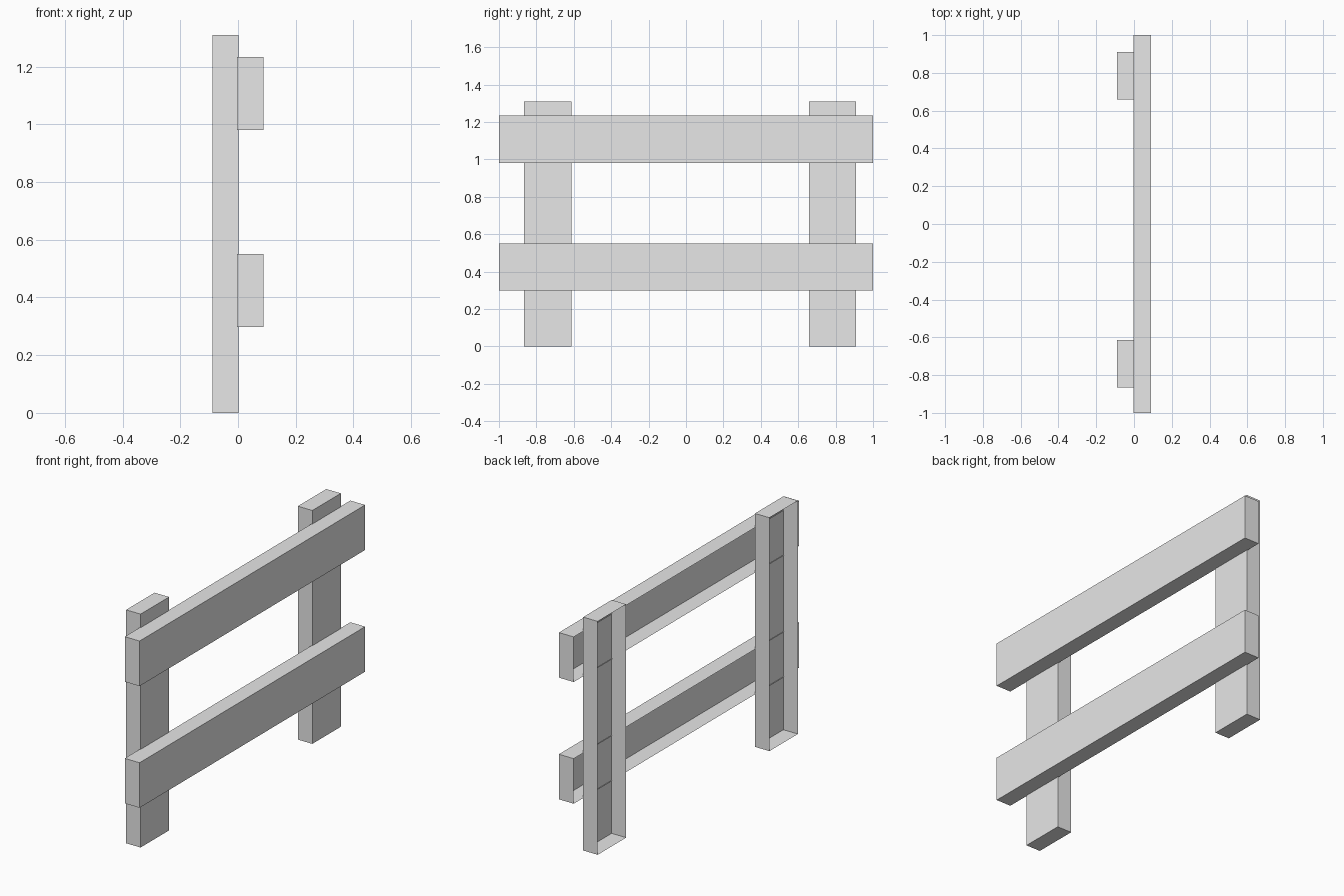
import bpy
import bmesh
from mathutils import Vector

cube = bpy.data.objects.get("Cube")
if cube:
    bpy.data.objects.remove(cube, do_unlink=True)

# One plain grey for the whole fence
grey = bpy.data.materials.new("light_grey")
grey.use_nodes = True
colour = (0.8, 0.8, 0.8, 1)
grey.diffuse_color = colour
grey.node_tree.nodes["Principled BSDF"].inputs["Base Color"].default_value = colour


def open_board(name, low, high):
    """Box between two corners, with its -x side left open."""
    low, high = Vector(low), Vector(high)
    bm = bmesh.new()
    bmesh.ops.create_cube(bm, size=1)
    bmesh.ops.scale(bm, vec=high - low, verts=bm.verts)
    bmesh.ops.translate(bm, vec=(low + high) / 2, verts=bm.verts)
    bm.normal_update()
    back = [f for f in bm.faces if f.normal.x < -0.9]
    bmesh.ops.delete(bm, geom=back, context="FACES_ONLY")
    mesh = bpy.data.meshes.new(name)
    bm.to_mesh(mesh)
    bm.free()
    mesh.materials.append(grey)
    obj = bpy.data.objects.new(name, mesh)
    bpy.context.collection.objects.link(obj)
    return obj


# Upright posts
for name, y in (("front_post", -0.865), ("back_post", 0.658)):
    open_board(name, (-0.089, y, 0), (0.001, y + 0.252, 1.31))

# Horizontal rails, set slightly into the posts
for name, z in (("lower_rail", 0.298), ("upper_rail", 0.981)):
    open_board(name, (-0.003, -1, z), (0.089, 1, z + 0.253))
